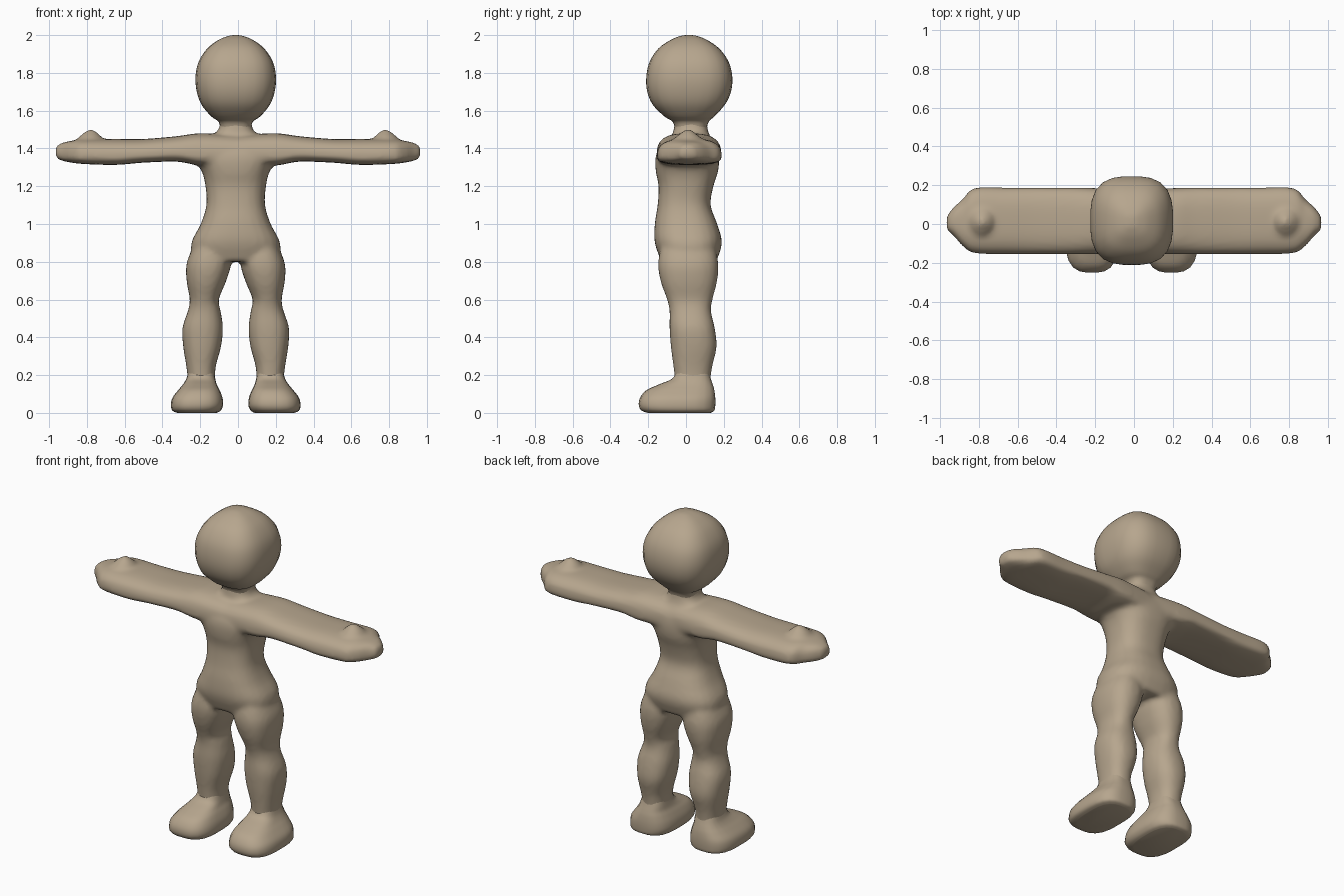
import bpy
import bmesh
import math
from mathutils import Vector

MIDDLE = -0.012   # the trunk sits a touch off the centre line
SIDES = 28

cube = bpy.data.objects.get("Cube")
if cube:
    bpy.data.objects.remove(cube, do_unlink=True)

clay = bpy.data.materials.new("tan clay")
clay.use_nodes = True
clay.diffuse_color = (0.47, 0.38, 0.27, 1)
clay.node_tree.nodes["Principled BSDF"].inputs["Base Color"].default_value = clay.diffuse_color


def spline(a, b, c, d, t):
    """Smooth curve through b and c, for one value of a section."""
    return b + 0.5 * t * (c - a + t * (2 * a - 5 * b + 4 * c - d + t * (3 * (b - c) + d - a)))


def refine(sections, steps=4):
    """Insert in-between sections along the smooth curve."""
    padded = [sections[0]] + sections + [sections[-1]]
    result = []
    for i in range(len(sections) - 1):
        for step in range(steps):
            result.append([spline(*values, step / steps) for values in zip(*padded[i:i + 4])])
    return result + [sections[-1]]


def rounded(angle, power):
    """Point on a rounded square of unit half size."""
    c, s = math.cos(angle), math.sin(angle)
    scale = (abs(c) ** power + abs(s) ** power) ** (-1 / power)
    return c * scale, s * scale


def loft(bm, sections, power=2.4, axis="Z", mirror=1, middle=0.0, flat=False):
    """Closed skin over sections of (position, low u, high u, low v, high v)."""
    rings = []
    for along, u_low, u_high, v_low, v_high in refine(sections):
        ring = []
        for k in range(SIDES):
            u, v = rounded(2 * math.pi * k / SIDES, power)
            if flat:   # low belly and a domed top
                v = v * 1.4 - 0.4 if v > 0 else v * 0.6 - 0.4
            pu = (u_low + u_high + u * (u_high - u_low)) / 2
            pv = (v_low + v_high + v * (v_high - v_low)) / 2
            point = Vector((pu, pv, along)) if axis == "Z" else Vector((along, pu, pv))
            point.x = point.x * mirror + middle
            ring.append(bm.verts.new(point))
        rings.append(ring)
    for low, high in zip(rings, rings[1:]):
        for k in range(SIDES):
            n = (k + 1) % SIDES
            bm.faces.new((low[k], low[n], high[n], high[k]))
    bm.faces.new(rings[0])
    bm.faces.new(rings[-1])


def centred(rows):
    """Expand (z, half width, back and front) rows to full sections."""
    return [(z, -half, half, front, back) for z, half, front, back in rows]


def finish(bm, name, fuse=False):
    bmesh.ops.recalc_face_normals(bm, faces=bm.faces[:])
    mesh = bpy.data.meshes.new(name)
    bm.to_mesh(mesh)
    bm.free()
    mesh.materials.append(clay)
    obj = bpy.data.objects.new(name, mesh)
    bpy.context.collection.objects.link(obj)
    for polygon in mesh.polygons:
        polygon.use_smooth = True
    if fuse:   # melt the overlapping limbs into one skin
        remesh = obj.modifiers.new("fuse", "REMESH")
        remesh.mode = "VOXEL"
        remesh.voxel_size = 0.014
        remesh.use_smooth_shade = True
        smooth = obj.modifiers.new("soften", "SMOOTH")
        smooth.factor = 0.5
        smooth.iterations = 5
    return obj


# Trunk from the hips up to the neck
trunk = centred([
    (0.80, 0.23, -0.13, 0.16), (0.9, 0.235, -0.165, 0.19), (1.0, 0.185, -0.165, 0.165),
    (1.1, 0.155, -0.15, 0.13), (1.2, 0.16, -0.145, 0.145), (1.28, 0.18, -0.16, 0.17),
    (1.36, 0.23, -0.16, 0.175), (1.42, 0.2, -0.13, 0.16), (1.46, 0.14, -0.08, 0.13),
    (1.5, 0.09, -0.065, 0.115), (1.55, 0.085, -0.06, 0.11)])

# Leg from inside the hip down to the ankle
leg = [
    (0.93, 0.05, 0.2, -0.12, 0.14), (0.8, 0.025, 0.258, -0.147, 0.17),
    (0.7, 0.05, 0.26, -0.135, 0.165), (0.6, 0.09, 0.243, -0.1, 0.14),
    (0.54, 0.08, 0.253, -0.087, 0.132), (0.45, 0.068, 0.282, -0.087, 0.152),
    (0.35, 0.078, 0.278, -0.08, 0.162), (0.25, 0.105, 0.262, -0.067, 0.14),
    (0.18, 0.11, 0.255, -0.06, 0.13), (0.1, 0.11, 0.26, -0.06, 0.13)]

# Broad flat arm from the chest out to the fingertips
arm = [
    (0, -0.15, 0.17, 1.31, 1.47), (0.2, -0.155, 0.185, 1.31, 1.48),
    (0.32, -0.155, 0.187, 1.33, 1.465), (0.5, -0.155, 0.187, 1.325, 1.45),
    (0.65, -0.155, 0.187, 1.313, 1.45), (0.82, -0.15, 0.185, 1.318, 1.45),
    (0.88, -0.115, 0.13, 1.325, 1.44), (0.93, -0.06, 0.085, 1.335, 1.43),
    (0.965, -0.03, 0.04, 1.35, 1.41)]

# Thumb as a small peak on the hand
thumb = [
    (1.4, 0.69, 0.87, -0.09, 0.1), (1.45, 0.715, 0.85, -0.065, 0.085),
    (1.48, 0.74, 0.82, -0.03, 0.05), (1.498, 0.765, 0.795, -0.01, 0.03)]

body = bmesh.new()
loft(body, trunk, power=2.6, middle=MIDDLE)
for side in (-1, 1):
    loft(body, leg, mirror=side, middle=MIDDLE)
    loft(body, arm, power=3, axis="X", mirror=side, flat=True)
    loft(body, thumb, power=2, mirror=side)
finish(body, "body", fuse=True)

# Head, boxy in plan, with the neck stub inside the trunk
head_sections = centred([
    (1.49, 0.08, -0.055, 0.105), (1.54, 0.09, -0.07, 0.12), (1.57, 0.13, -0.115, 0.15),
    (1.63, 0.18, -0.175, 0.205), (1.7, 0.206, -0.205, 0.238), (1.78, 0.213, -0.21, 0.245),
    (1.86, 0.196, -0.192, 0.225), (1.93, 0.15, -0.145, 0.175), (1.975, 0.09, -0.08, 0.11),
    (1.995, 0.04, -0.03, 0.06), (2.0, 0.01, 0, 0.03)])
head = bmesh.new()
loft(head, head_sections, power=2.9, middle=MIDDLE)
finish(head, "head")

# Feet, with long low toes
foot_sections = [
    (0, 0.1, 0.31, -0.2, 0.13), (0.012, 0.08, 0.335, -0.235, 0.15),
    (0.04, 0.067, 0.343, -0.25, 0.155), (0.08, 0.07, 0.335, -0.243, 0.155),
    (0.12, 0.085, 0.305, -0.21, 0.15), (0.15, 0.1, 0.28, -0.145, 0.142),
    (0.18, 0.108, 0.262, -0.075, 0.132), (0.22, 0.115, 0.25, -0.05, 0.12)]
for side, name in ((1, "left_foot"), (-1, "right_foot")):
    foot = bmesh.new()
    loft(foot, foot_sections, power=3, mirror=side, middle=MIDDLE)
    finish(foot, name)
